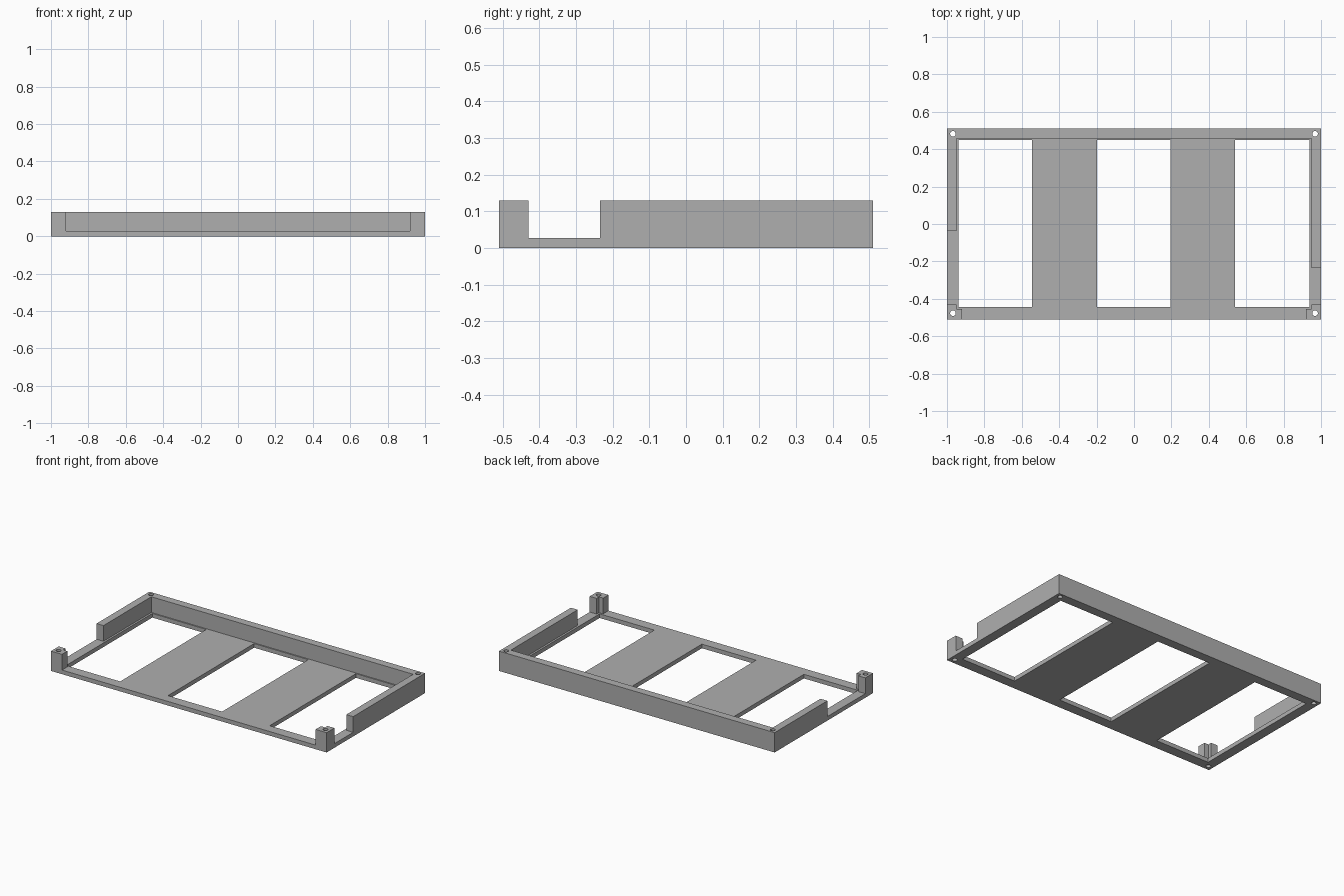
import bpy, bmesh

if "Cube" in bpy.data.objects:
    bpy.data.objects.remove(bpy.data.objects["Cube"], do_unlink=True)

HALF_DEPTH, FLOOR, TOP = 0.51, 0.027, 0.13

grey = bpy.data.materials.new("plain grey")
grey.use_nodes = True
grey.diffuse_color = (0.43, 0.43, 0.43, 1)
grey.node_tree.nodes["Principled BSDF"].inputs["Base Color"].default_value = grey.diffuse_color


def finish(name, bm):
    bmesh.ops.recalc_face_normals(bm, faces=bm.faces)
    mesh = bpy.data.meshes.new(name)
    bm.to_mesh(mesh)
    bm.free()
    mesh.materials.append(grey)
    obj = bpy.data.objects.new(name, mesh)
    bpy.context.collection.objects.link(obj)
    return obj


def prism(name, outline, z0, z1):
    """Extrude a flat outline from z0 to z1."""
    bm = bmesh.new()
    face = bm.faces.new([bm.verts.new((x, y, z0)) for x, y in outline])
    new = bmesh.ops.extrude_face_region(bm, geom=[face])["geom"]
    bmesh.ops.translate(bm, vec=(0, 0, z1 - z0),
                        verts=[v for v in new if isinstance(v, bmesh.types.BMVert)])
    return finish(name, bm)


def box(name, x0, x1, y0, y1, z0, z1):
    return prism(name, [(x0, y0), (x1, y0), (x1, y1), (x0, y1)], z0, z1)


def combine(target, tool, operation):
    """Apply a boolean and remove the tool."""
    tool.hide_render = True
    mod = target.modifiers.new("combine", "BOOLEAN")
    mod.operation, mod.solver, mod.object = operation, "EXACT", tool
    bpy.context.view_layer.objects.active = target
    bpy.ops.object.modifier_apply(modifier=mod.name)
    bpy.data.objects.remove(tool, do_unlink=True)


# Floor plate with three open bays
tray = box("tray_frame", -1, 1, -HALF_DEPTH, HALF_DEPTH, 0, FLOOR)
for x0, x1 in ((-0.937, -0.545), (-0.198, 0.195), (0.54, 0.937)):
    combine(tray, box("bay_cutter", x0, x1, -0.443, 0.45, -0.1, 0.2), "DIFFERENCE")

# Back wall with unequal side walls
wall = [(-1, -0.037), (-0.95, -0.037), (-0.95, 0.458), (0.95, 0.458),
        (0.95, -0.235), (1, -0.235), (1, HALF_DEPTH), (-1, HALF_DEPTH)]
combine(tray, prism("wall", wall, 0.01, TOP), "UNION")

# L-shaped front corner posts
for s in (-1, 1):
    post = [(s, -HALF_DEPTH), (s * 0.92, -HALF_DEPTH), (s * 0.92, -0.455),
            (s * 0.95, -0.455), (s * 0.95, -0.43), (s, -0.43)]
    combine(tray, prism("post", post, 0.01, TOP), "UNION")

# Screw holes through all four corners
for x in (-0.968, 0.968):
    for y in (-0.477, 0.482):
        bm = bmesh.new()
        bmesh.ops.create_cone(bm, cap_ends=True, segments=24, radius1=0.015,
                              radius2=0.015, depth=0.6)
        bmesh.ops.translate(bm, vec=(x, y, 0.05), verts=bm.verts)
        combine(tray, finish("screw_hole_cutter", bm), "DIFFERENCE")
